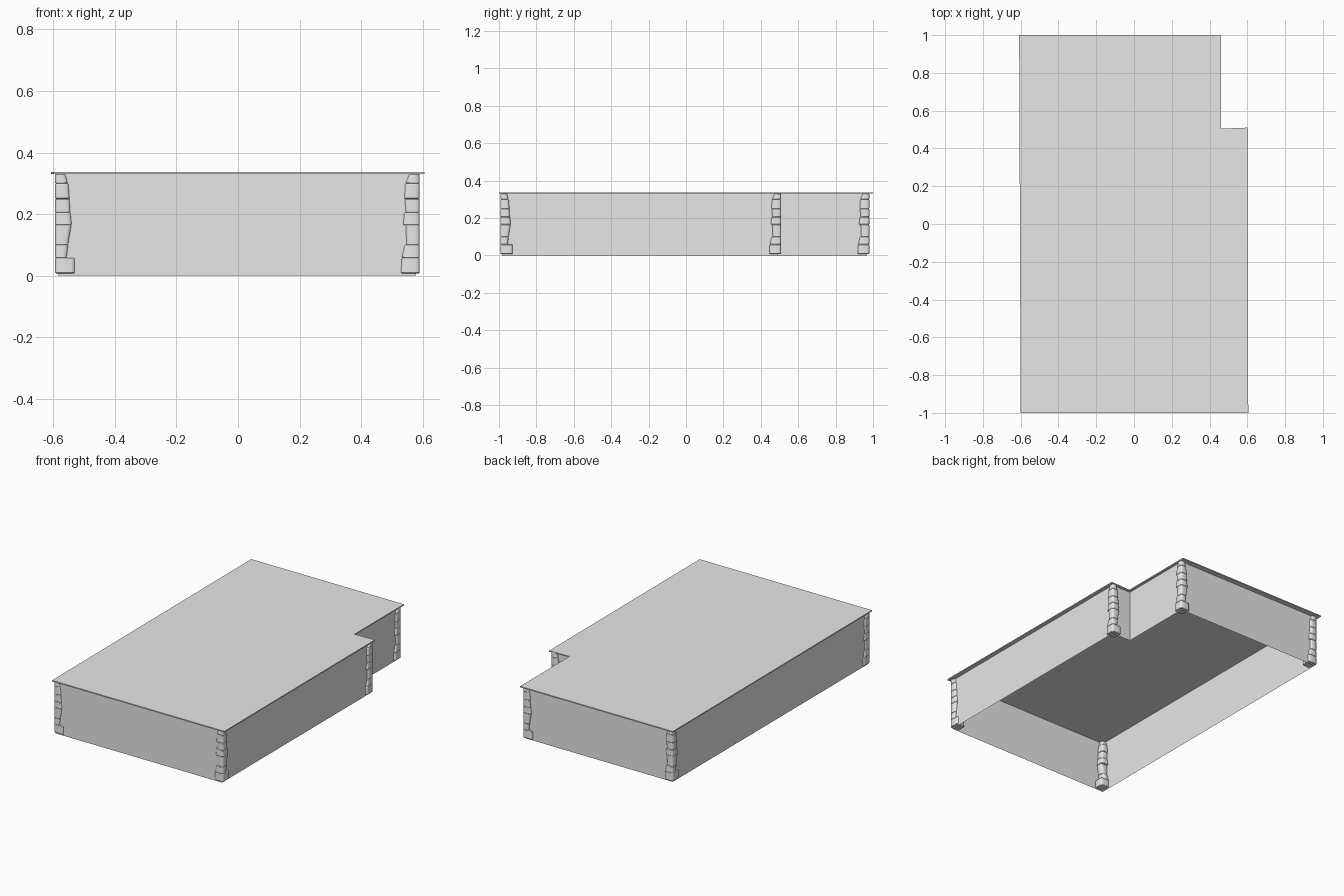
import bpy, bmesh
from math import pi
from mathutils import Matrix, Vector

cube = bpy.data.objects.get("Cube")
if cube:
    bpy.data.objects.remove(cube, do_unlink=True)

grey = bpy.data.materials.new("light_grey")
grey.use_nodes = True
grey.diffuse_color = (0.8, 0.8, 0.8, 1)
grey.node_tree.nodes["Principled BSDF"].inputs["Base Color"].default_value = (0.8, 0.8, 0.8, 1)


def finish(name, bm):
    mesh = bpy.data.meshes.new(name)
    bm.to_mesh(mesh)
    bm.free()
    mesh.materials.append(grey)
    obj = bpy.data.objects.new(name, mesh)
    bpy.context.collection.objects.link(obj)
    return obj


def extrude_outline(name, outline, z0, z1, capped):
    """Extrude a counter-clockwise plan outline, open or closed at the ends."""
    bm = bmesh.new()
    low = [bm.verts.new((x, y, z0)) for x, y in outline]
    high = [bm.verts.new((x, y, z1)) for x, y in outline]
    n = len(outline)
    for i in range(n):
        j = (i + 1) % n
        bm.faces.new((low[i], low[j], high[j], high[i]))
    if capped:
        bm.faces.new(high)
        bm.faces.new(low[::-1])
    return finish(name, bm)


# Roof slab and thin outer walls, with a notch in the back left corner
extrude_outline("roof_slab", [(-0.6, -1), (0.605, -1), (0.6, 0.51), (0.46, 0.505),
                              (0.46, 1), (-0.608, 1)], 0.33, 0.337, True)
extrude_outline("walls", [(-0.585, -0.985), (0.578, -0.985), (0.578, 0.492),
                          (0.445, 0.492), (0.445, 0.968), (-0.585, 0.968)], 0, 0.331, False)

# Stones of a corner post: z range, then widths along each wall (bottom, top)
STONES = [
    (0.008, 0.058, 0.065, 0.065, 0.062, 0.060),
    (0.058, 0.100, 0.038, 0.044, 0.059, 0.050),
    (0.100, 0.165, 0.043, 0.054, 0.044, 0.046),
    (0.165, 0.205, 0.055, 0.051, 0.055, 0.051),
    (0.205, 0.250, 0.050, 0.048, 0.046, 0.050),
    (0.250, 0.300, 0.048, 0.044, 0.051, 0.048),
    (0.300, 0.331, 0.042, 0.034, 0.047, 0.034),
]


def corner_post(name, corner, quarter_turns):
    bm = bmesh.new()
    for z0, z1, a0, a1, b0, b1 in STONES:
        stone = bmesh.ops.create_cube(bm, size=1)["verts"]
        for v in stone:
            top = v.co.z > 0
            v.co = Vector(((v.co.x + 0.5) * (a1 if top else a0),
                           (v.co.y + 0.5) * (b1 if top else b0),
                           z1 if top else z0))
    # Round the upright edges more than the joints between stones
    upright = [e for e in bm.edges if abs(e.verts[0].co.z - e.verts[1].co.z) > 0.01]
    bmesh.ops.bevel(bm, geom=upright, offset=0.012, segments=3, profile=0.5, affect='EDGES')
    bm.transform(Matrix.Translation((*corner, 0)) @ Matrix.Rotation(quarter_turns * pi / 2, 4, 'Z'))
    post = finish(name, bm)
    bevel = post.modifiers.new("worn_edges", 'BEVEL')
    bevel.width = 0.003
    bevel.segments = 2
    bevel.angle_limit = 0.9
    bpy.ops.object.select_all(action='DESELECT')
    post.select_set(True)
    bpy.context.view_layer.objects.active = post
    bpy.ops.object.shade_smooth_by_angle(angle=0.7)


corner_post("front_right_post", (-0.594, -0.992), 0)
corner_post("front_left_post", (0.59, -0.992), 1)
corner_post("notch_post", (0.59, 0.508), 2)
corner_post("back_left_post", (0.457, 0.98), 2)
corner_post("back_right_post", (-0.594, 0.98), 3)
